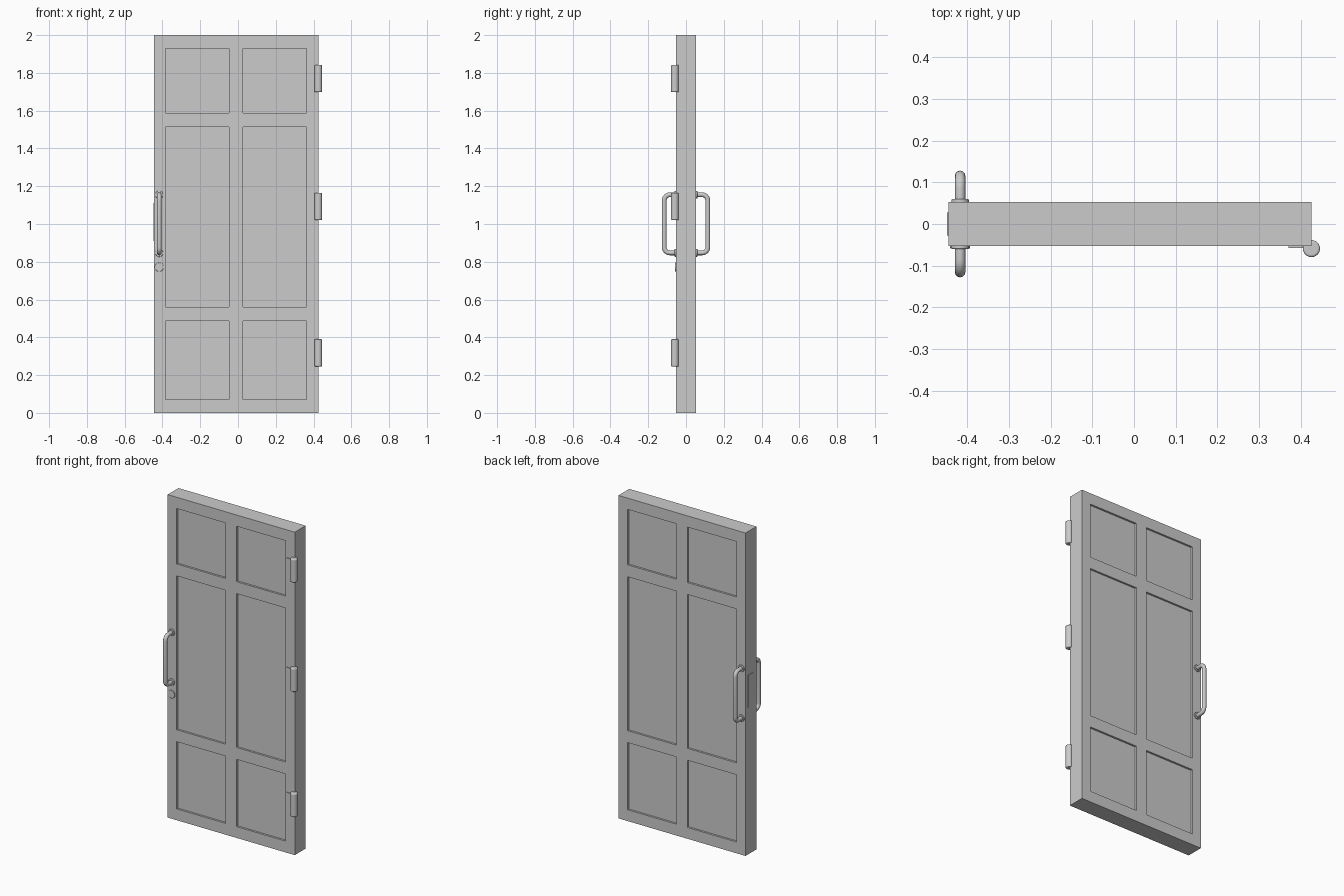
import bpy, bmesh, math
from mathutils import Vector

if "Cube" in bpy.data.objects:
    bpy.data.objects.remove(bpy.data.objects["Cube"])

HALF = 0.053          # half thickness of the door
HANDLE_X = -0.417


def mesh_object(name, bm):
    bmesh.ops.recalc_face_normals(bm, faces=bm.faces)
    me = bpy.data.meshes.new(name)
    bm.to_mesh(me)
    bm.free()
    ob = bpy.data.objects.new(name, me)
    bpy.context.collection.objects.link(ob)
    return ob


def mirror_y(ob):
    m = ob.modifiers.new("mirror", 'MIRROR')
    m.use_axis = (False, True, False)


def smooth(ob):
    bpy.ops.object.select_all(action='DESELECT')
    ob.select_set(True)
    bpy.context.view_layer.objects.active = ob
    bpy.ops.object.shade_smooth_by_angle(angle=math.radians(40))


def box(name, lo, hi):
    bm = bmesh.new()
    bmesh.ops.create_cube(bm, size=1)
    lo, hi = Vector(lo), Vector(hi)
    for v in bm.verts:
        v.co = (lo + hi) / 2 + v.co * (hi - lo)
    return mesh_object(name, bm)


def cylinder(name, loc, r, depth, axis='Z', bevel=0.0, sides=24):
    rot = (math.pi / 2, 0, 0) if axis == 'Y' else (0, 0, 0)
    bpy.ops.mesh.primitive_cylinder_add(vertices=sides, radius=r, depth=depth,
                                        location=loc, rotation=rot)
    ob = bpy.context.object
    ob.name = name
    smooth(ob)
    if bevel:
        b = ob.modifiers.new("bevel", 'BEVEL')
        b.width, b.segments = bevel, 3
    return ob


# door leaf: front grid with six sunken panels, sides pulled back, then mirrored
xs = [-0.445, -0.383, -0.047, 0.027, 0.363, 0.426]
zs = [0, 0.07, 0.486, 0.56, 1.513, 1.587, 1.93, 2]
bm = bmesh.new()
grid = [[bm.verts.new((x, -HALF, z)) for z in zs] for x in xs]
panels = []
for i in range(len(xs) - 1):
    for k in range(len(zs) - 1):
        f = bm.faces.new((grid[i][k], grid[i + 1][k], grid[i + 1][k + 1], grid[i][k + 1]))
        if i % 2 and k % 2:
            panels.append(f)
rim = [e for e in bm.edges if e.is_boundary]
ext = bmesh.ops.extrude_edge_only(bm, edges=rim)
for v in ext["geom"]:
    if isinstance(v, bmesh.types.BMVert):
        v.co.y = 0
for f in panels:
    new = bmesh.ops.extrude_face_region(bm, geom=[f])["geom"]
    for v in new:
        if isinstance(v, bmesh.types.BMVert):
            v.co.y += 0.012
bmesh.ops.delete(bm, geom=[f for f in panels if f.is_valid], context='FACES_ONLY')
mirror_y(mesh_object("door_leaf", bm))

# pull handles: rounded bar on both faces
top, low, out, r = 1.155, 0.847, -0.1155, 0.03
pts = [(-HALF, top)]
for cz, start in ((top - r, 90), (low + r, 180)):
    for s in range(7):
        a = math.radians(start + 15 * s)
        pts.append((out + r + r * math.cos(a), cz + r * math.sin(a)))
pts.append((-HALF, low))
cu = bpy.data.curves.new("pull_handle", 'CURVE')
cu.dimensions = '3D'
cu.bevel_depth = 0.0125
cu.bevel_resolution = 4
sp = cu.splines.new('POLY')
sp.points.add(len(pts) - 1)
for p, (y, z) in zip(sp.points, pts):
    p.co = (HANDLE_X, y, z, 1)
tmp = bpy.data.objects.new("handle_path", cu)
bpy.context.collection.objects.link(tmp)
me = bpy.data.meshes.new_from_object(tmp)
bpy.data.objects.remove(tmp)
handle = bpy.data.objects.new("pull_handles", me)
bpy.context.collection.objects.link(handle)
smooth(handle)
mirror_y(handle)

# handle rosettes
for side, s in (("front", -1), ("back", 1)):
    for n, z in (("upper", top), ("lower", low)):
        cylinder(f"{side}_{n}_rosette", (HANDLE_X, s * (HALF + 0.001), z),
                 0.021, 0.012, 'Y', 0.003)

# lock cylinder on the front and latch plate on the edge
cylinder("lock_cylinder", (HANDLE_X, -HALF - 0.001, 0.772), 0.024, 0.01, 'Y', 0.002)
box("latch_plate", (-0.448, -0.027, 0.91), (-0.44, 0.027, 1.11))

# hinges: knuckle barrel and leaf plate
for n, z in (("top", 1.77), ("middle", 1.093), ("bottom", 0.318)):
    cylinder(f"{n}_hinge_knuckle", (0.4255, -0.059, z), 0.0205, 0.144, 'Z', 0.005)
    box(f"{n}_hinge_leaf", (0.371, -HALF - 0.004, z - 0.058), (0.42, -HALF + 0.004, z + 0.058))
